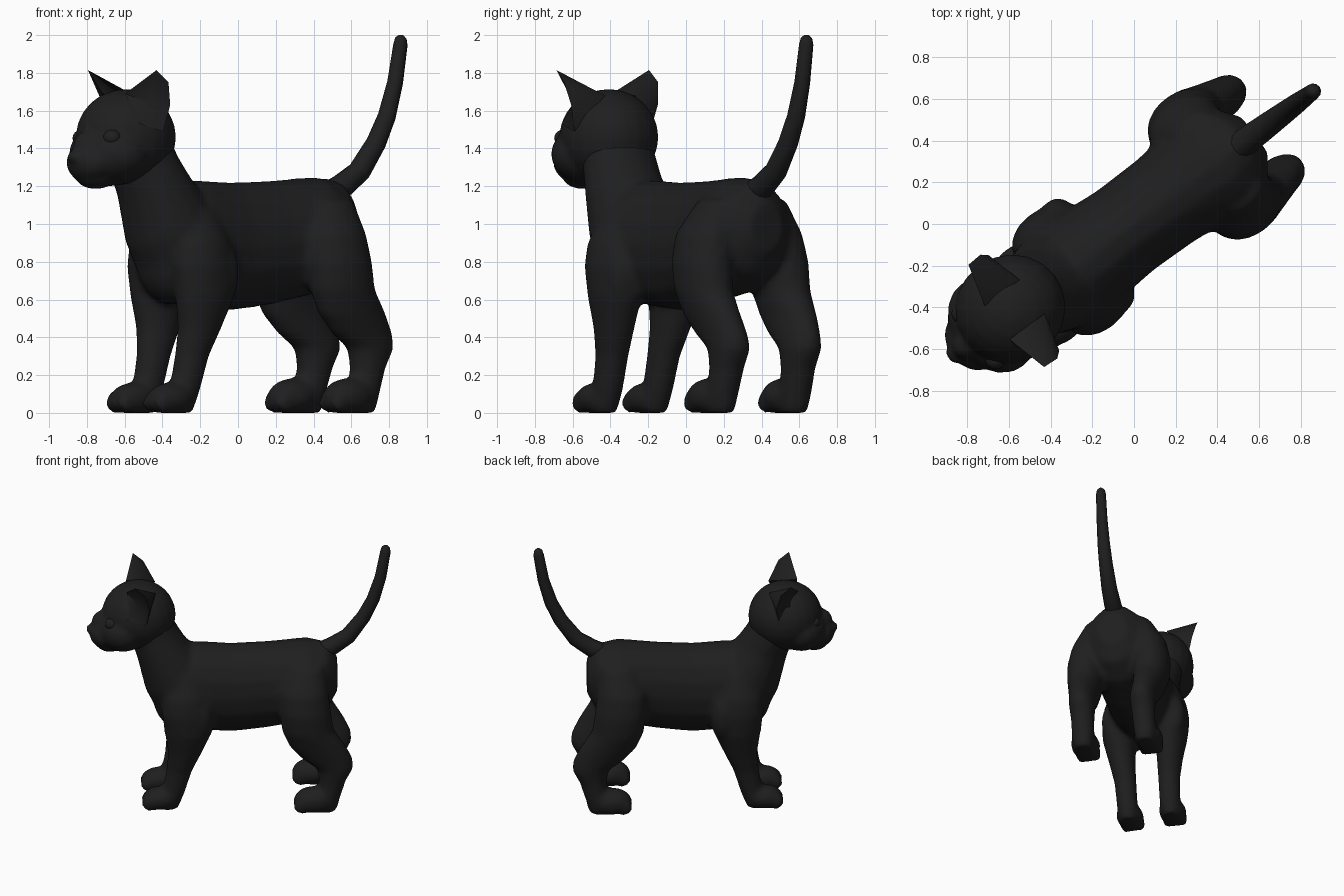
import bpy, bmesh, math
from mathutils import Matrix, Vector

if "Cube" in bpy.data.objects:
    bpy.data.objects.remove(bpy.data.objects["Cube"], do_unlink=True)

HEADING = math.radians(36.5)  # the cat is built along x (nose at -x), then turned

fur = bpy.data.materials.new("black fur")
fur.use_nodes = True
colour = (0.0135, 0.0135, 0.0135, 1)
fur.diffuse_color = colour
fur.node_tree.nodes["Principled BSDF"].inputs["Base Color"].default_value = colour


def loft(bm, rings, sides=16):
    """Skin through elliptic rings: x, y, z, tilt in degrees, half length, half width."""
    loops = []
    for x, y, z, tilt, a, b in rings:
        u = Vector((math.cos(math.radians(tilt)), 0, math.sin(math.radians(tilt))))
        v = Vector((0, 1, 0))
        angles = [2 * math.pi * i / sides for i in range(sides)]
        loops.append([bm.verts.new(Vector((x, y, z)) + u * a * math.cos(t) + v * b * math.sin(t))
                      for t in angles])
    for low, high in zip(loops, loops[1:]):
        for i in range(sides):
            j = (i + 1) % sides
            bm.faces.new((low[i], low[j], high[j], high[i]))
    bm.faces.new(loops[0])
    bm.faces.new(loops[-1])


def ball(bm, centre, radii):
    """Ellipsoid, flattened where it meets the ground."""
    made = bmesh.ops.create_uvsphere(
        bm, u_segments=20, v_segments=12, radius=1,
        matrix=Matrix.Translation(centre) @ Matrix.Diagonal((*radii, 1)))
    for v in made["verts"]:
        v.co.z = max(v.co.z, 0)


def finish(bm, name, voxel=0):
    bmesh.ops.recalc_face_normals(bm, faces=bm.faces)
    mesh = bpy.data.meshes.new(name)
    bm.to_mesh(mesh)
    bm.free()
    mesh.materials.append(fur)
    obj = bpy.data.objects.new(name, mesh)
    bpy.context.collection.objects.link(obj)
    obj.rotation_euler.z = HEADING
    mesh.shade_smooth()
    if voxel:  # fuse overlapping masses into one soft skin
        remesh = obj.modifiers.new("fuse", "REMESH")
        remesh.mode = "VOXEL"
        remesh.voxel_size = voxel
        remesh.use_smooth_shade = True
        smooth = obj.modifiers.new("soften", "SMOOTH")
        smooth.factor = 0.5
        smooth.iterations = 10
    return obj


# Torso
bm = bmesh.new()
loft(bm, [(x, 0, z, 90, a, b) for x, z, a, b in [
    (0.72, 0.98, 0.13, 0.11), (0.65, 0.97, 0.25, 0.2), (0.5, 0.94, 0.31, 0.275),
    (0.2, 0.9, 0.33, 0.24), (-0.05, 0.88, 0.34, 0.235), (-0.3, 0.9, 0.335, 0.255),
    (-0.46, 0.92, 0.28, 0.25), (-0.58, 0.94, 0.17, 0.17)]])
ball(bm, (0.58, 0, 1.14), (0.13, 0.1, 0.1))  # tail root

# Neck and chest
loft(bm, [(-0.4, 0, 0.78, 35, 0.2, 0.22), (-0.46, 0, 1.0, 30, 0.245, 0.255),
          (-0.555, 0, 1.2, 21, 0.19, 0.22), (-0.61, 0.015, 1.32, 15, 0.175, 0.21),
          (-0.66, 0.02, 1.45, 10, 0.165, 0.2)])
ball(bm, (-0.42, 0, 0.82), (0.2, 0.22, 0.25))

# Legs: x, y, z, half length, half width from shoulder or hip to sole
FRONT = [(-0.38, 0.15, 1.08, 0.1, 0.08), (-0.38, 0.19, 0.9, 0.17, 0.125),
         (-0.38, 0.2, 0.78, 0.18, 0.135), (-0.365, 0.2, 0.62, 0.175, 0.125),
         (-0.39, 0.185, 0.45, 0.125, 0.1), (-0.43, 0.17, 0.3, 0.095, 0.085),
         (-0.475, 0.165, 0.12, 0.085, 0.08), (-0.505, 0.165, 0, 0.07, 0.065)]
HIND = [(0.5, 0.16, 1.13, 0.12, 0.09), (0.47, 0.225, 0.95, 0.18, 0.14),
        (0.48, 0.25, 0.8, 0.19, 0.147), (0.5, 0.255, 0.65, 0.19, 0.137),
        (0.57, 0.25, 0.52, 0.205, 0.115), (0.64, 0.24, 0.42, 0.185, 0.105),
        (0.7, 0.235, 0.34, 0.135, 0.1), (0.68, 0.235, 0.24, 0.1, 0.09),
        (0.65, 0.24, 0.1, 0.085, 0.085), (0.635, 0.24, 0, 0.075, 0.07)]
PAWS = [((-0.565, 0.165, 0.075), (0.135, 0.105, 0.088)),
        ((0.545, 0.245, 0.085), (0.15, 0.11, 0.1))]
for side in (1, -1):
    for leg in (FRONT, HIND):
        loft(bm, [(x, side * y, z, 0, a, b) for x, y, z, a, b in leg])
    ball(bm, (-0.27, side * 0.225 + 0.01, 0.74), (0.09, 0.1, 0.18))  # elbow
    for (x, y, z), radii in PAWS:
        ball(bm, (x, side * y, z), radii)
        for k in (-1, 0, 1):  # toes
            ball(bm, (x - radii[0] * 0.6, side * y + k * 0.058, 0.055), (0.06, 0.036, 0.06))
finish(bm, "body", 0.02)

# Head: skull, cheeks, muzzle, chin, bridge and tip of the nose
bm = bmesh.new()
for centre, radii in [
        ((-0.72, 0.025, 1.46), (0.27, 0.26, 0.255)),
        ((-0.835, 0.015, 1.37), (0.195, 0.25, 0.17)),
        ((-0.965, 0.01, 1.325), (0.115, 0.15, 0.11)),
        ((-0.93, 0.01, 1.25), (0.105, 0.11, 0.065)),
        ((-0.965, 0.01, 1.41), (0.1, 0.075, 0.09)),
        ((-1.06, 0.01, 1.355), (0.045, 0.05, 0.035))]:
    ball(bm, centre, radii)
finish(bm, "head", 0.014)

# Ears with a hollow facing outward, and eyes
for side, label in ((1, "right"), (-1, "left")):
    bm = bmesh.new()
    rim = [(-0.81, 0.1, 1.69), (-0.755, 0.305, 1.815), (-0.68, 0.31, 1.75),
           (-0.65, 0.285, 1.63), (-0.67, 0.25, 1.49), (-0.81, 0.23, 1.53)]
    rim = [bm.verts.new((x, side * y + 0.01, z)) for x, y, z in rim]
    pit = bm.verts.new((-0.73, side * 0.21 + 0.01, 1.64))
    root = bm.verts.new((-0.6, side * 0.1 + 0.01, 1.68))
    for a, b in zip(rim, rim[1:] + rim[:1]):
        bm.faces.new((a, b, pit))
        bm.faces.new((b, a, root))
    ear = finish(bm, label + "_ear")
    bpy.ops.object.select_all(action="DESELECT")
    ear.select_set(True)
    bpy.context.view_layer.objects.active = ear
    bpy.ops.object.shade_smooth_by_angle(angle=math.radians(50))

    bm = bmesh.new()
    ball(bm, (-0.92, side * 0.135 + 0.01, 1.455), (0.05, 0.05, 0.045))
    finish(bm, label + "_eye")

# Tail
bm = bmesh.new()
loft(bm, [(x, 0, z, tilt, r, r) for x, z, tilt, r in [
    (0.52, 1.13, -65, 0.06), (0.61, 1.165, -60, 0.068), (0.69, 1.205, -55, 0.066),
    (0.8, 1.28, -42, 0.06), (0.91, 1.43, -32, 0.053), (0.98, 1.57, -22, 0.048),
    (1.035, 1.75, -14, 0.042), (1.07, 1.95, -8, 0.038), (1.073, 1.985, -8, 0.03),
    (1.075, 2.0, -8, 0.012)]], 12)
finish(bm, "tail")
